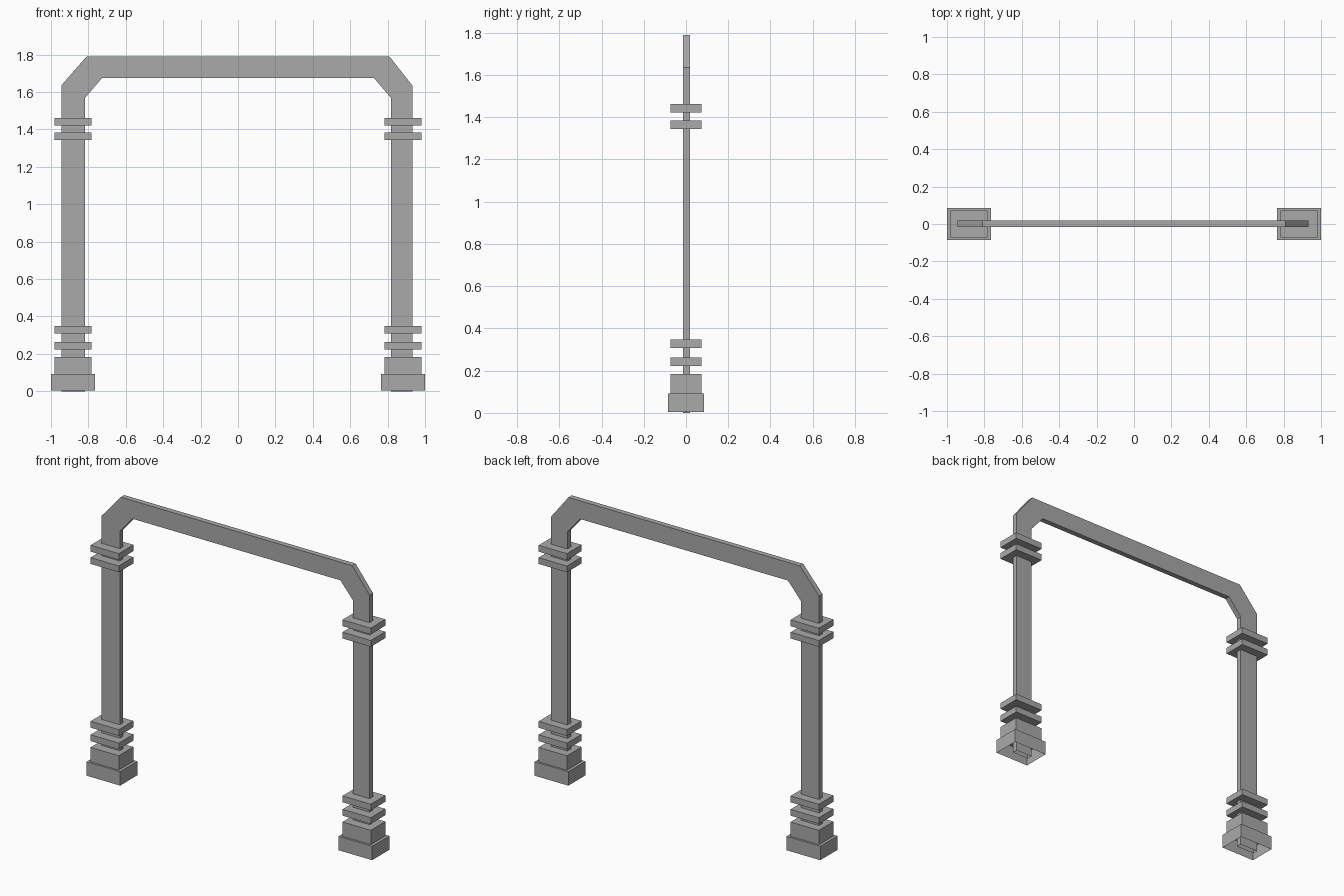
import bpy
import bmesh
from mathutils import Vector

cube = bpy.data.objects.get("Cube")
if cube:
    bpy.data.objects.remove(cube, do_unlink=True)

# One plain grey for the whole gateway
grey = bpy.data.materials.new("stone grey")
grey.use_nodes = True
grey.diffuse_color = (0.4, 0.4, 0.4, 1)
grey.node_tree.nodes["Principled BSDF"].inputs["Base Color"].default_value = (0.4, 0.4, 0.4, 1)


def finish(name, bm, open_bottom=False):
    bmesh.ops.recalc_face_normals(bm, faces=bm.faces)
    if open_bottom:
        floor = [f for f in bm.faces
                 if f.normal.z < -0.9 and f.calc_center_median().z < 0.15]
        bmesh.ops.delete(bm, geom=floor, context='FACES')
    mesh = bpy.data.meshes.new(name)
    bm.to_mesh(mesh)
    bm.free()
    mesh.materials.append(grey)
    obj = bpy.data.objects.new(name, mesh)
    bpy.context.scene.collection.objects.link(obj)
    return obj


def block(name, x, half_x, half_y, z0, z1, open_bottom=False):
    bm = bmesh.new()
    bmesh.ops.create_cube(bm, size=2)
    for v in bm.verts:
        v.co = Vector((x + v.co.x * half_x, v.co.y * half_y,
                       z0 if v.co.z < 0 else z1))
    finish(name, bm, open_bottom)


# Flat arch: two posts joined by a top beam with chamfered corners
outline = [(-0.945, 0), (-0.945, 1.635), (-0.81, 1.79), (0.81, 1.79),
           (0.932, 1.635), (0.932, 0), (0.817, 0), (0.817, 1.57),
           (0.727, 1.675), (-0.727, 1.675), (-0.817, 1.57), (-0.817, 0)]
bm = bmesh.new()
front = bm.faces.new([bm.verts.new((x, -0.015, z)) for x, z in outline])
back = bmesh.ops.extrude_face_region(bm, geom=[front], use_keep_orig=True)
bmesh.ops.translate(bm, vec=(0, 0.034, 0),
                    verts=[g for g in back["geom"] if isinstance(g, bmesh.types.BMVert)])
finish("arch", bm, open_bottom=True)

# Stepped base and two pairs of collars on each post
for side, x in (("right", -0.8825), ("left", 0.8815)):
    block(side + "_plinth", x, 0.118, 0.086, 0.004, 0.092, True)
    block(side + "_plinth_step", x, 0.099, 0.073, 0.092, 0.183, True)
    for i, z in enumerate((0.223, 0.308, 1.344, 1.422)):
        block(f"{side}_collar_{i + 1}", x, 0.099, 0.073, z, z + 0.04)
